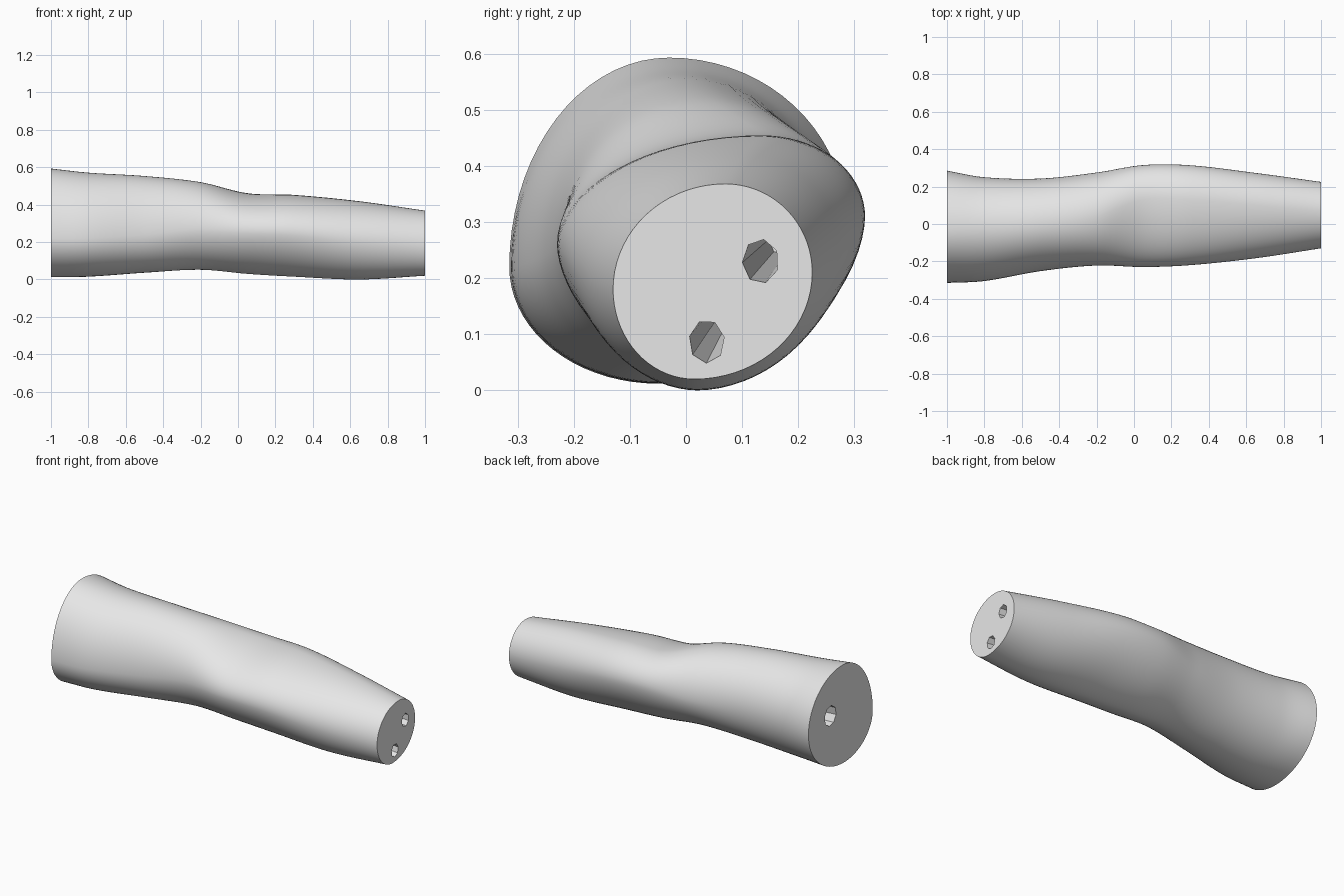
import bpy, bmesh
from math import cos, sin, pi, copysign
from mathutils import Vector

cube = bpy.data.objects.get("Cube")
if cube:
    bpy.data.objects.remove(cube, do_unlink=True)

AROUND = 72
ALONG = 64

grey = bpy.data.materials.new("plain grey")
grey.use_nodes = True
colour = (0.8, 0.8, 0.8, 1)
grey.diffuse_color = colour
grey.node_tree.nodes["Principled BSDF"].inputs["Base Color"].default_value = colour

# Cross-sections along the arm: x, then the extreme points of the outline as
# top (y, z), back (y, z), bottom (y, z), front (y, z), and lower roundness
stations = [
    (-1.0, -.03, .593, .285, .30, -.05, .012, -.315, .22, 2),
    (-.8, -.02, .571, .25, .30, -.04, .015, -.305, .22, 2),
    (-.5, 0, .553, .243, .30, -.02, .036, -.252, .24, 2),
    (-.2, .04, .52, .275, .29, 0, .052, -.222, .27, 1.85),
    (.05, .13, .461, .315, .31, .02, .03, -.23, .26, 1.75),
    (.3, .13, .452, .314, .30, .02, .015, -.22, .25, 1.75),
    (.65, .10, .418, .273, .25, .02, 0, -.183, .21, 1.9),
    (1.0, .07, .368, .225, .21, .015, .02, -.13, .18, 2),
]


def section_at(x):
    """Smoothly interpolate the section values at x."""
    last = len(stations) - 1
    i = max(k for k in range(last) if stations[k][0] <= x + 1e-6)
    a, b = stations[i], stations[i + 1]
    before, after = stations[max(i - 1, 0)], stations[min(i + 2, last)]
    span = b[0] - a[0]
    t = (x - a[0]) / span
    values = []
    for p, q, r, s in zip(before[1:], a[1:], b[1:], after[1:]):
        m0 = (r - p) / (b[0] - before[0]) * span
        m1 = (s - q) / (after[0] - a[0]) * span
        values.append(q + t * m0
                      + t * t * (3 * (r - q) - 2 * m0 - m1)
                      + t ** 3 * (2 * (q - r) + m0 + m1))
    return values


def outline_point(section, angle):
    """Four joined quarter curves through the extreme points."""
    top_y, top_z, back_y, back_z, low_y, low_z, front_y, front_z, power = section
    c, s = cos(angle), sin(angle)
    side_y, mid_z = (back_y, back_z) if c >= 0 else (front_y, front_z)
    end_y, end_z = (top_y, top_z) if s >= 0 else (low_y, low_z)
    n = 1 if s >= 0 else 2 / power
    return (end_y + (side_y - end_y) * abs(c) ** n,
            mid_z + (end_z - mid_z) * abs(s) ** n)


def link_mesh(name, bm):
    bmesh.ops.recalc_face_normals(bm, faces=bm.faces)
    mesh = bpy.data.meshes.new(name)
    bm.to_mesh(mesh)
    bm.free()
    mesh.materials.append(grey)
    obj = bpy.data.objects.new(name, mesh)
    bpy.context.collection.objects.link(obj)
    return obj


def loft(name, rings):
    """Skin a list of rings and close both ends."""
    bm = bmesh.new()
    loops = [[bm.verts.new(p) for p in ring] for ring in rings]
    for a, b in zip(loops, loops[1:]):
        for k in range(len(a)):
            j = (k + 1) % len(a)
            bm.faces.new((a[k], a[j], b[j], b[k]))
    bm.faces.new(loops[0])
    bm.faces.new(loops[-1])
    return link_mesh(name, bm)


# Arm surface with flat cut ends
rings = []
for i in range(ALONG + 1):
    x = -1 + 2 * i / ALONG
    section = section_at(x)
    rings.append([(x, *outline_point(section, 2 * pi * k / AROUND))
                  for k in range(AROUND)])
arm = loft("arm", rings)


def bone_channel(name, start, end, wide, tall, sides, turn):
    """Faceted tapering cutter from a cut end towards the elbow."""
    start, end = Vector(start), Vector(end)
    start -= (end - start) * 0.05
    channel = []
    for t in (0, 0.3, 0.6, 1):
        centre = start.lerp(end, t)
        size = 1 - 0.3 * t
        channel.append([centre + Vector((0, wide * size * cos(turn + 2 * pi * k / sides),
                                         tall * size * sin(turn + 2 * pi * k / sides)))
                        for k in range(sides)])
    cutter = loft(name, channel)
    cutter.hide_render = True
    return cutter


# Bone channels: one in the upper arm, two in the forearm
cutters = [
    bone_channel("upper_channel", (-1, .08, .335), (-.15, .08, .29), .055, .06, 8, .2),
    bone_channel("forearm_channel_back", (1, .133, .23), (.25, .17, .27), .033, .04, 7, .5),
    bone_channel("forearm_channel_low", (1, .037, .087), (.25, .07, .14), .032, .039, 7, .2),
]
for cutter in cutters:
    cut = arm.modifiers.new(cutter.name, 'BOOLEAN')
    cut.operation = 'DIFFERENCE'
    cut.solver = 'EXACT'
    cut.object = cutter

bpy.ops.object.select_all(action='DESELECT')
arm.select_set(True)
bpy.context.view_layer.objects.active = arm
for cutter in cutters:
    bpy.ops.object.modifier_apply(modifier=cutter.name)
    bpy.data.objects.remove(cutter, do_unlink=True)

# Smooth skin, crisp cut ends and channels
bpy.ops.object.shade_smooth_by_angle(angle=0.6)
